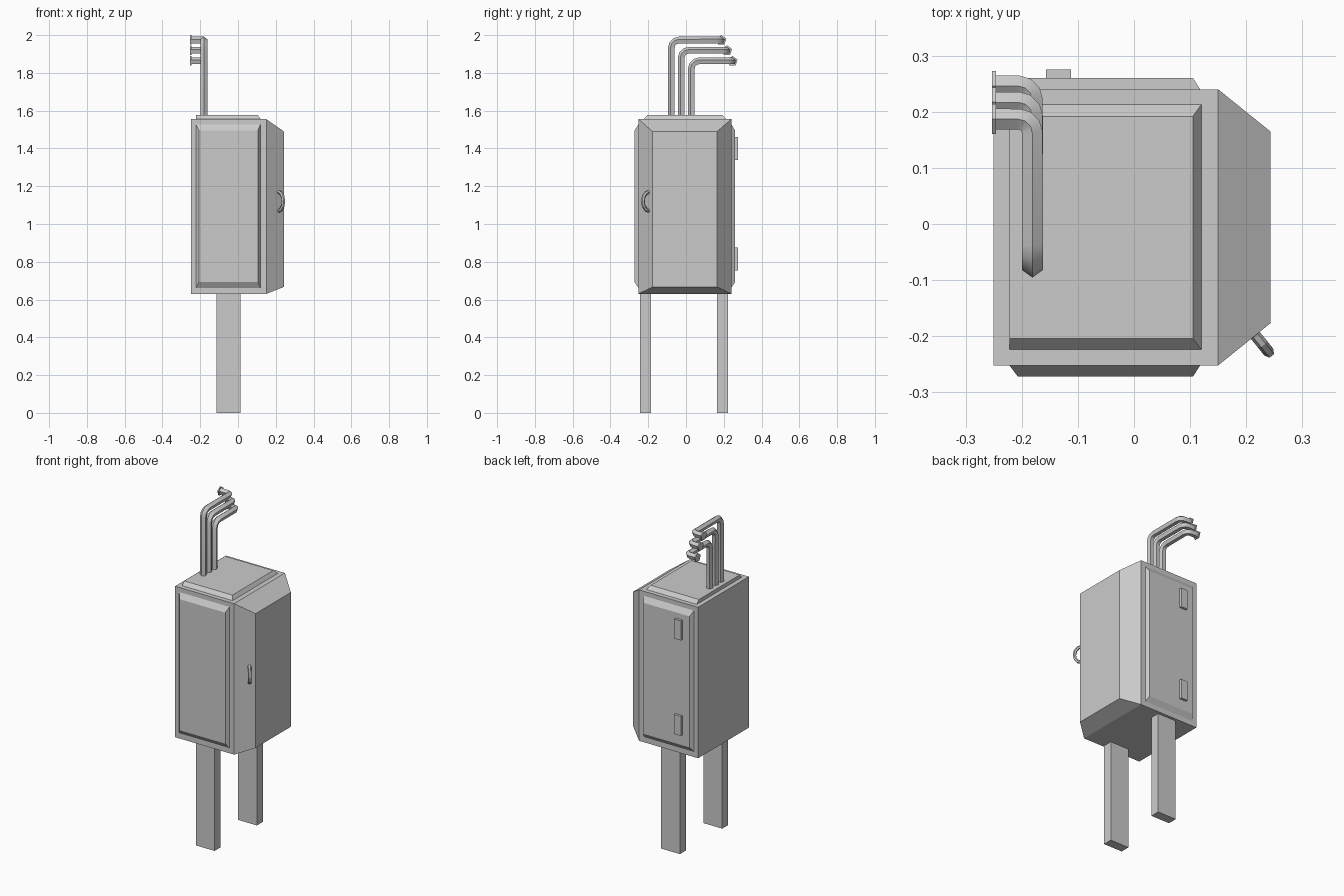
import bpy, bmesh, math
from mathutils import Vector, Quaternion

cube = bpy.data.objects.get("Cube")
if cube:
    bpy.data.objects.remove(cube)

grey = bpy.data.materials.new("plain grey")
grey.use_nodes = True
colour = (0.6, 0.6, 0.6, 1)
grey.diffuse_color = colour
grey.node_tree.nodes["Principled BSDF"].inputs["Base Color"].default_value = colour


def finish(name, bm):
    bmesh.ops.recalc_face_normals(bm, faces=bm.faces)
    mesh = bpy.data.meshes.new(name)
    bm.to_mesh(mesh)
    bm.free()
    mesh.materials.append(grey)
    obj = bpy.data.objects.new(name, mesh)
    bpy.context.collection.objects.link(obj)
    return obj


def loft(bm, rings):
    """Skin a list of equal rings of points and cap both ends."""
    rings = [[bm.verts.new(p) for p in ring] for ring in rings]
    for a, b in zip(rings, rings[1:]):
        for i in range(len(a)):
            j = (i + 1) % len(a)
            bm.faces.new((a[i], a[j], b[j], b[i]))
    bm.faces.new(rings[0])
    bm.faces.new(rings[-1])


def slab(name, axis, levels):
    """Box or bevelled slab: each level is (height, u0, u1, v0, v1) along the axis."""
    rings = []
    for h, u0, u1, v0, v1 in levels:
        ring = []
        for u, v in ((u0, v0), (u1, v0), (u1, v1), (u0, v1)):
            p = [u, v]
            p.insert(axis, h)
            ring.append(p)
        rings.append(ring)
    bm = bmesh.new()
    loft(bm, rings)
    return finish(name, bm)


def rounded(points, radii, steps=3):
    """Replace the inner corners of a path with arcs."""
    path = [points[0]]
    for i, r in enumerate(radii, 1):
        c = points[i]
        a = c + (points[i - 1] - c).normalized() * r
        b = c + (points[i + 1] - c).normalized() * r
        centre = a + b - c
        for k in range(steps + 1):
            t = math.pi / 2 * k / steps
            path.append(centre + (a - centre) * math.cos(t) + (b - centre) * math.sin(t))
    return path + [points[-1]]


def tube(bm, path, radius, sides, up):
    """Sweep a regular polygon along a path, one corner starting towards up."""
    rings, old = [], None
    for i, p in enumerate(path):
        before = p - path[i - 1] if i else path[1] - p
        after = path[i + 1] - p if i < len(path) - 1 else before
        tangent = (before.normalized() + after.normalized()).normalized()
        if old:
            up = old.rotation_difference(tangent) @ up
        old = tangent
        rings.append([p + Quaternion(tangent, math.tau * k / sides) @ up * radius
                      for k in range(sides)])
    loft(bm, rings)


# Cabinet body with a chamfered side
slab("cabinet_body", 0, [(-0.25, -0.252, 0.24, 0.63, 1.555),
                         (0.15, -0.252, 0.24, 0.63, 1.555),
                         (0.243, -0.177, 0.165, 0.667, 1.49)])

# Raised panels on the front, back and top
for name, base, face in (("front_panel", -0.252, -0.272), ("back_panel", 0.24, 0.26)):
    slab(name, 1, [(base, -0.222, 0.118, 0.662, 1.527),
                   (face, -0.207, 0.105, 0.692, 1.495)])
slab("top_panel", 2, [(1.555, -0.222, 0.12, -0.224, 0.213),
                      (1.577, -0.222, 0.105, -0.204, 0.192)])

# Hinges on the back
for name, z in (("upper_hinge", 1.4), ("lower_hinge", 0.815)):
    slab(name, 1, [(y, -0.157, -0.112, z - 0.06, z + 0.06) for y in (0.26, 0.275)])

# Legs
for name, y in (("front_leg", -0.215), ("back_leg", 0.194)):
    slab(name, 2, [(z, -0.115, 0.012, y - 0.029, y + 0.029) for z in (0, 0.63)])

# Bent pipes with end flanges
pipes = (("front_pipe", -0.076, 1.972, 0.187), ("middle_pipe", -0.024, 1.918, 0.217),
         ("back_pipe", 0.03, 1.862, 0.246))
for name, y, z, end in pipes:
    x = -0.181
    corners = [Vector(p) for p in ((x, y, 1.57), (x, y, z), (x, end, z), (-0.246, end, z))]
    bm = bmesh.new()
    tube(bm, rounded(corners, (0.04, 0.025)), 0.0195, 5, Vector((0, -1, 0)))
    tip = corners[-1]
    tube(bm, [tip, tip - Vector((0.007, 0, 0))], 0.028, 5, Vector((0, 0, 1)))
    pipe = finish(name, bm)
    bpy.ops.object.select_all(action="DESELECT")
    pipe.select_set(True)
    bpy.context.view_layer.objects.active = pipe
    bpy.ops.object.shade_smooth_by_angle(angle=math.radians(35))

# Curved handle on the chamfered corner
out = Vector((0.63, -0.78, 0))
foot = Vector((0.215, -0.197, 1.12))
path = [foot + out * (0.04 * math.sin(t)) + Vector((0, 0, 0.05 * math.cos(t)))
        for t in (math.pi * k / 6 for k in range(7))]
bm = bmesh.new()
tube(bm, path, 0.01, 6, Vector((0.78, 0.63, 0)))
finish("door_handle", bm)
